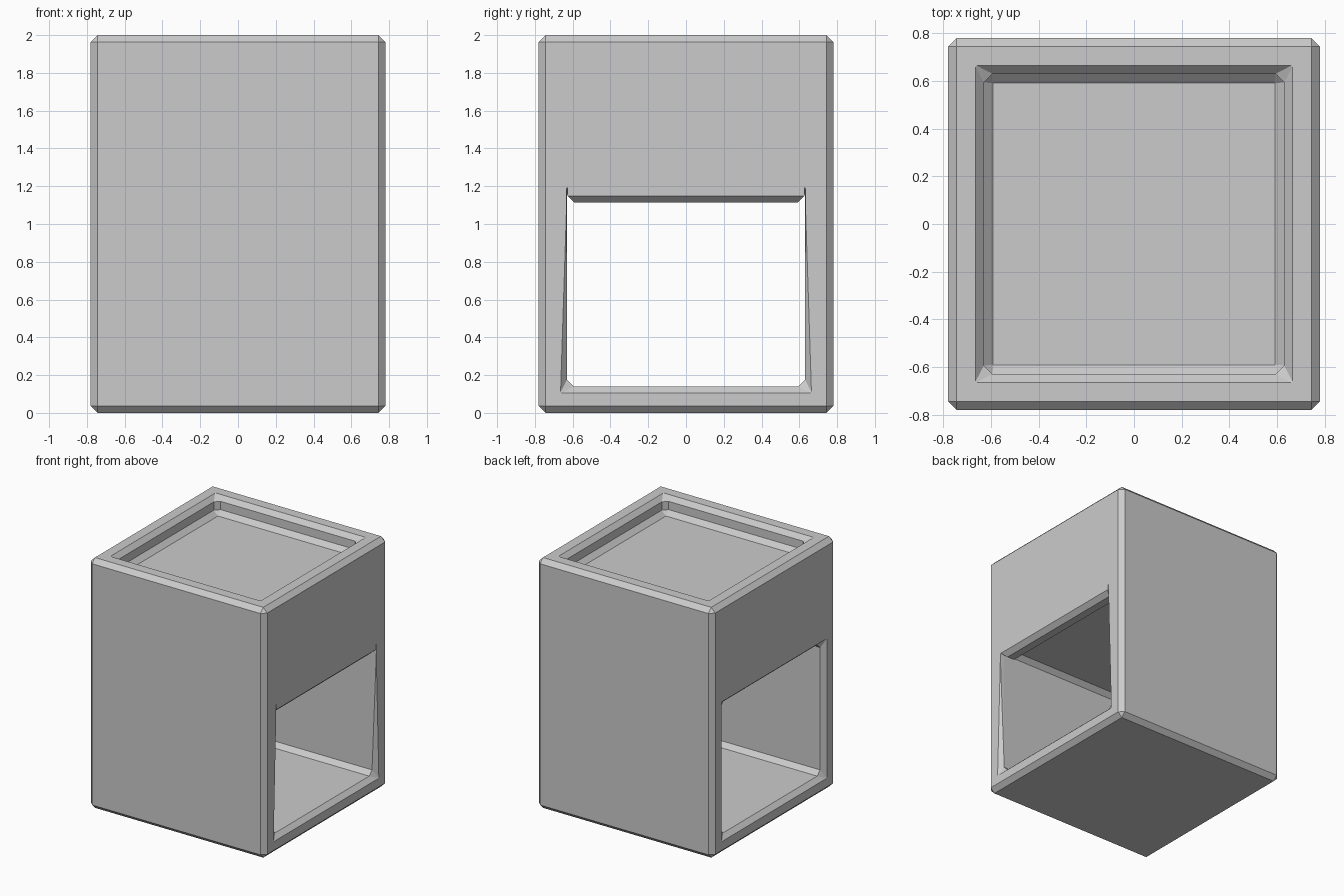
import bpy, bmesh

if "Cube" in bpy.data.objects:
    bpy.data.objects.remove(bpy.data.objects["Cube"])

C = 0.036          # chamfer size used everywhere
W = 0.78           # half width


def ring(u0, u1, v0, v1, c):
    """Chamfered outline: half width u0 at the bottom, u1 at the top."""
    return [(-u0 + c, v0), (u0 - c, v0), (u0, v0 + c), (u1, v1 - c),
            (u1 - c, v1), (-u1 + c, v1), (-u1, v1 - c), (-u0, v0 + c)]


def loft(name, rings, place):
    """Closed solid through rings given as (position, outline)."""
    bm = bmesh.new()
    loops = [[bm.verts.new(place(t, u, v)) for u, v in r] for t, r in rings]
    for a, b in zip(loops, loops[1:]):
        for i in range(8):
            j = (i + 1) % 8
            bm.faces.new((a[i], a[j], b[j], b[i]))
    bm.faces.new(loops[0][::-1])
    bm.faces.new(loops[-1])
    bmesh.ops.triangulate(bm, faces=[f for f in bm.faces if len(f.verts) == 4])
    bmesh.ops.recalc_face_normals(bm, faces=bm.faces)
    me = bpy.data.meshes.new(name)
    bm.to_mesh(me)
    bm.free()
    ob = bpy.data.objects.new(name, me)
    bpy.context.collection.objects.link(ob)
    return ob


# outer cabinet block with chamfered edges
bpy.ops.mesh.primitive_cube_add(size=1, location=(0, 0, 1))
body = bpy.context.object
body.name = "cabinet_body"
body.scale = (2 * W, 2 * W, 2)
bpy.ops.object.transform_apply(location=True, rotation=False, scale=True)
bev = body.modifiers.new("chamfer", 'BEVEL')
bev.width = C
bev.segments = 1

# open compartment running through from side to side
inner = ring(0.63, 0.63, 0.14, 1.19, C)
tunnel = loft("compartment_cutter", [
    (-W - 0.003, ring(0.667, 0.667, 0.103, 1.225, 0.002)),
    (-W + C, inner),
    (W - C, inner),
    (W + 0.003, ring(0.667, 0.632, 0.103, 1.195, 0.002)),
], lambda t, u, v: (t, u, v))

# shallow tray in the top
wall = ring(0.63, 0.63, -0.63, 0.63, C)
tray = loft("tray_cutter", [
    (1.862, ring(0.592, 0.592, -0.592, 0.592, 0.002)),
    (1.862 + C, wall),
    (2 - C, wall),
    (2.003, ring(0.667, 0.667, -0.667, 0.667, 0.002)),
], lambda t, u, v: (u, v, t))

for cutter in (tunnel, tray):
    m = body.modifiers.new("cut", 'BOOLEAN')
    m.operation = 'DIFFERENCE'
    m.solver = 'EXACT'
    m.object = cutter
bpy.context.view_layer.objects.active = body
for m in list(body.modifiers):
    bpy.ops.object.modifier_apply(modifier=m.name)
for cutter in (tunnel, tray):
    bpy.data.objects.remove(cutter)

# apron panel closing the upper part of the right side, chamfered below
top = 1.964
loft("side_panel", [
    (W - 0.10, ring(0.628, 0.628, 1.115, top, C)),
    (W - C, ring(0.628, 0.628, 1.115, top, C)),
    (W + 0.001, ring(0.628, 0.628, 1.149, top, 0.002)),
], lambda t, u, v: (t, u, v))
